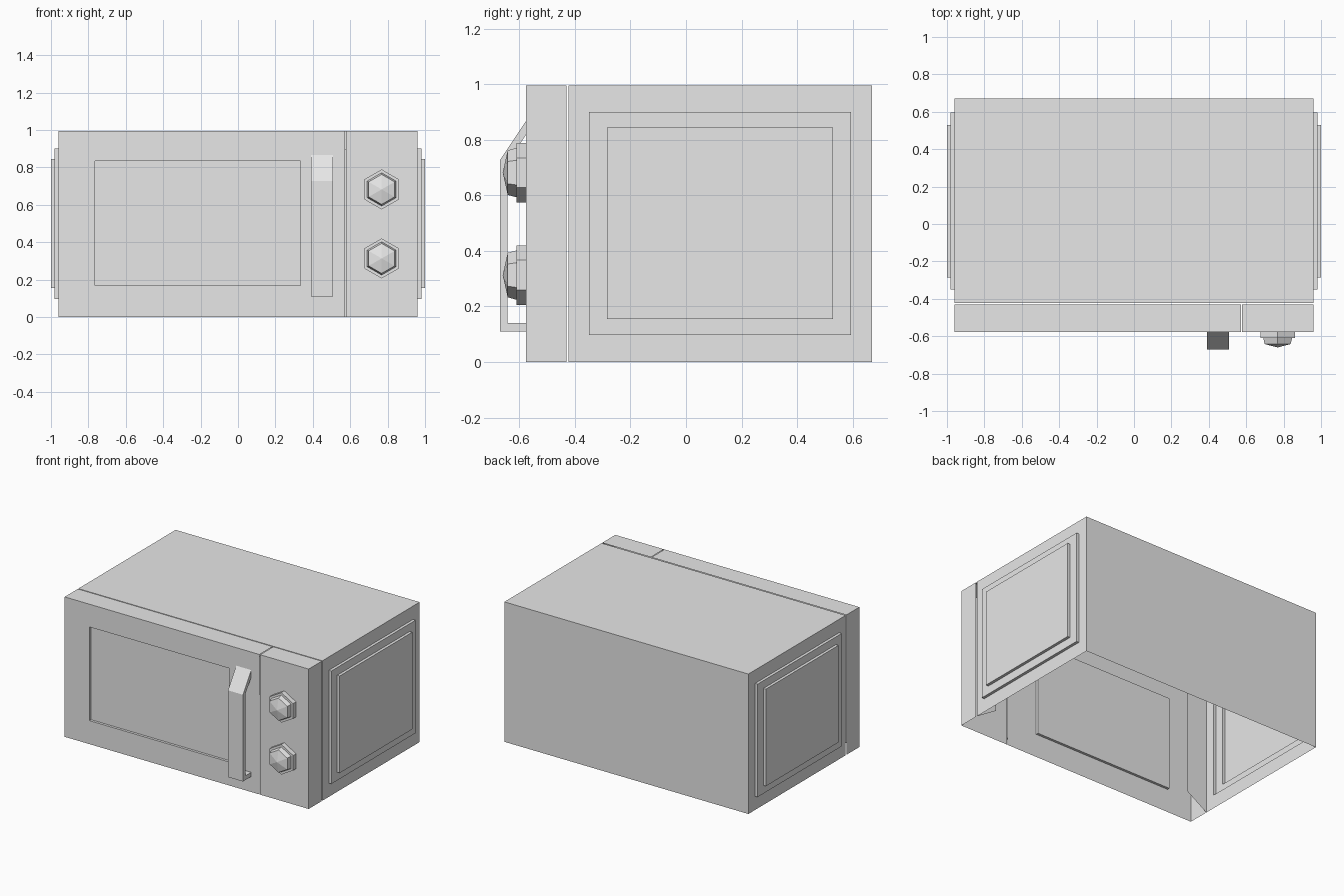
import bpy, bmesh, math

cube = bpy.data.objects.get("Cube")
if cube:
    bpy.data.objects.remove(cube)

grey = bpy.data.materials.new("light_grey")
grey.use_nodes = True
colour = (0.8, 0.8, 0.8, 1)
grey.diffuse_color = colour
grey.node_tree.nodes["Principled BSDF"].inputs["Base Color"].default_value = colour

# Main dimensions
W, H = 0.96, 0.995
BACK, BODY_FRONT, DOOR_BACK, FRONT = 0.67, -0.423, -0.43, -0.577


def face(bm, points):
    bm.faces.new([bm.verts.new(p) for p in points])


def loft(bm, loops):
    """Join successive loops with quads and cap the last one."""
    rings = [[bm.verts.new(p) for p in loop] for loop in loops]
    n = len(rings[0])
    for a, b in zip(rings, rings[1:]):
        for i in range(n):
            j = (i + 1) % n
            bm.faces.new((a[i], a[j], b[j], b[i]))
    bm.faces.new(rings[-1])


def finish(bm, name):
    bmesh.ops.remove_doubles(bm, verts=bm.verts, dist=0.0005)
    bmesh.ops.recalc_face_normals(bm, faces=bm.faces)
    mesh = bpy.data.meshes.new(name)
    bm.to_mesh(mesh)
    bm.free()
    mesh.materials.append(grey)
    obj = bpy.data.objects.new(name, mesh)
    bpy.context.collection.objects.link(obj)


def rect_x(x, y0, y1, z0, z1):
    return [(x, y0, z0), (x, y1, z0), (x, y1, z1), (x, y0, z1)]


def rect_y(y, x0, x1, z0, z1):
    return [(x0, y, z0), (x1, y, z0), (x1, y, z1), (x0, y, z1)]


def rect_z(z, x0, x1, y0, y1):
    return [(x0, y0, z), (x1, y0, z), (x1, y1, z), (x0, y1, z)]


# Body: open-bottomed shell with stepped side panels and a front rim
bm = bmesh.new()
face(bm, rect_y(BACK, -W, W, 0, H))
face(bm, rect_z(H, -W, W, BODY_FRONT, BACK))
outer = (-0.35, 0.595, 0.097, 0.9)
inner = (-0.285, 0.53, 0.155, 0.845)
RIM_X, RIM_Z = 0.8, 0.1
for s in (-1, 1):
    loft(bm, [rect_x(s * W, BODY_FRONT, BACK, 0, H),
              rect_x(s * W, *outer), rect_x(s * 0.98, *outer),
              rect_x(s * 0.98, *inner), rect_x(s, *inner)])
    face(bm, [(s * x, BODY_FRONT, z) for x, z in
              ((W, 0), (RIM_X, RIM_Z), (RIM_X, H - RIM_Z), (W, H))])
face(bm, [(x, BODY_FRONT, z) for x, z in
          ((-W, H), (-RIM_X, H - RIM_Z), (RIM_X, H - RIM_Z), (W, H))])
finish(bm, "body_shell")

# Door with recessed window
DOOR_EDGE, PANEL_EDGE = 0.573, 0.578
window = (-0.765, 0.335, 0.167, 0.833)
bm = bmesh.new()
loft(bm, [rect_y(FRONT, -W, DOOR_EDGE, 0, H),
          rect_y(FRONT, *window), rect_y(FRONT + 0.018, *window)])
face(bm, rect_z(H, -W, DOOR_EDGE, FRONT, DOOR_BACK))
face(bm, rect_x(-W, FRONT, DOOR_BACK, 0, H))
finish(bm, "door")

# Control panel
bm = bmesh.new()
face(bm, rect_y(FRONT, PANEL_EDGE, W, 0, H))
face(bm, rect_z(H, PANEL_EDGE, W, FRONT, DOOR_BACK))
face(bm, rect_x(W, FRONT, DOOR_BACK, 0, H))
finish(bm, "control_panel")

# Door handle: bent side profile swept across its width
profile = [(FRONT, 0.867), (-0.67, 0.727), (-0.67, 0.11), (FRONT, 0.11),
           (FRONT, 0.14), (-0.643, 0.14), (-0.643, 0.72), (FRONT, 0.817)]
bm = bmesh.new()
sides = [[(x, y, z) for y, z in profile] for x in (0.39, 0.508)]
face(bm, sides[0])
loft(bm, sides)
finish(bm, "door_handle")


# Hexagonal knobs: flange, tapered grip and shallow point
def hexagon(x, y, z, r):
    angles = [math.radians(90 + 60 * i) for i in range(6)]
    return [(x + r * math.cos(a), y, z + r * math.sin(a)) for a in angles]


steps = ((FRONT, 0.107), (-0.61, 0.107), (-0.61, 0.089), (-0.642, 0.08))
for name, z in (("upper_knob", 0.682), ("lower_knob", 0.313)):
    bm = bmesh.new()
    loft(bm, [hexagon(0.768, y, z, r) for y, r in steps])
    tip = [f for f in bm.faces if len(f.verts) == 6]
    bmesh.ops.poke(bm, faces=tip)
    for v in bm.verts:
        if math.hypot(v.co.x - 0.768, v.co.z - z) < 0.01:
            v.co.y = -0.66
    finish(bm, name)
